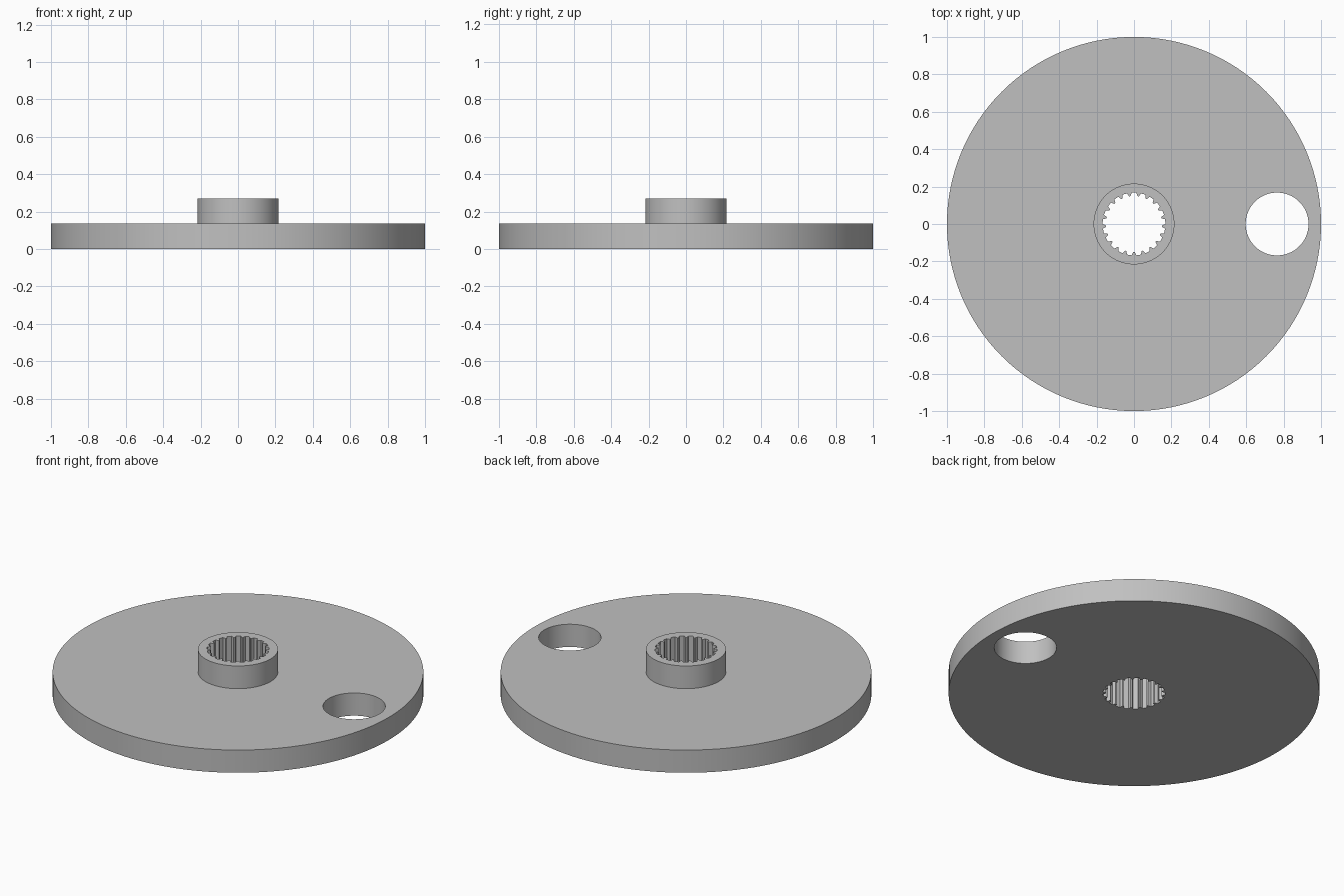
import bpy
import bmesh
from math import cos, sin, tau

if "Cube" in bpy.data.objects:
    bpy.data.objects.remove(bpy.data.objects["Cube"])

PLATE_TOP, HUB_TOP = 0.135, 0.27
TEETH = 21

gray = bpy.data.materials.new("light_gray")
gray.use_nodes = True
color = (0.53, 0.53, 0.53, 1)
gray.diffuse_color = color
gray.node_tree.nodes["Principled BSDF"].inputs["Base Color"].default_value = color


def circle(radius, sides, cx=0):
    return [(cx + radius * cos(tau * i / sides), radius * sin(tau * i / sides))
            for i in range(sides)]


def spline_outline(root, tip):
    """Toothed bore outline: wide grooves with narrow teeth pointing inward."""
    points = []
    for i in range(TEETH):
        for offset, radius in ((-0.25, root), (0.25, root), (0.42, tip), (0.58, tip)):
            a = tau * (i + offset) / TEETH + tau / 4
            points.append((radius * cos(a), radius * sin(a)))
    return points


def prism(name, outline, bottom, top):
    bm = bmesh.new()
    face = bm.faces.new([bm.verts.new((x, y, bottom)) for x, y in outline])
    raised = bmesh.ops.extrude_face_region(bm, geom=[face])["geom"]
    verts = [v for v in raised if isinstance(v, bmesh.types.BMVert)]
    bmesh.ops.translate(bm, verts=verts, vec=(0, 0, top - bottom))
    bmesh.ops.recalc_face_normals(bm, faces=bm.faces)
    mesh = bpy.data.meshes.new(name)
    bm.to_mesh(mesh)
    bm.free()
    mesh.materials.append(gray)
    obj = bpy.data.objects.new(name, mesh)
    bpy.context.collection.objects.link(obj)
    return obj


def combine(target, tool, operation):
    mod = target.modifiers.new(tool.name, "BOOLEAN")
    mod.operation, mod.object, mod.solver = operation, tool, "EXACT"
    bpy.context.view_layer.objects.active = target
    bpy.ops.object.modifier_apply(modifier=mod.name)
    bpy.data.objects.remove(tool)


# Round plate with raised hub
disc = prism("crank_disc", circle(1, 128), 0, PLATE_TOP)
combine(disc, prism("hub", circle(0.216, 96), PLATE_TOP / 2, HUB_TOP), "UNION")

# Splined centre bore and off-centre pin hole
combine(disc, prism("splined_bore", spline_outline(0.168, 0.15), -0.1, 0.4), "DIFFERENCE")
combine(disc, prism("pin_hole", circle(0.168, 96, 0.765), -0.1, 0.4), "DIFFERENCE")

# Smooth the round walls, keep rims and teeth crisp
bpy.ops.object.select_all(action="DESELECT")
disc.select_set(True)
bpy.context.view_layer.objects.active = disc
bpy.ops.object.shade_smooth_by_angle(angle=0.4)
